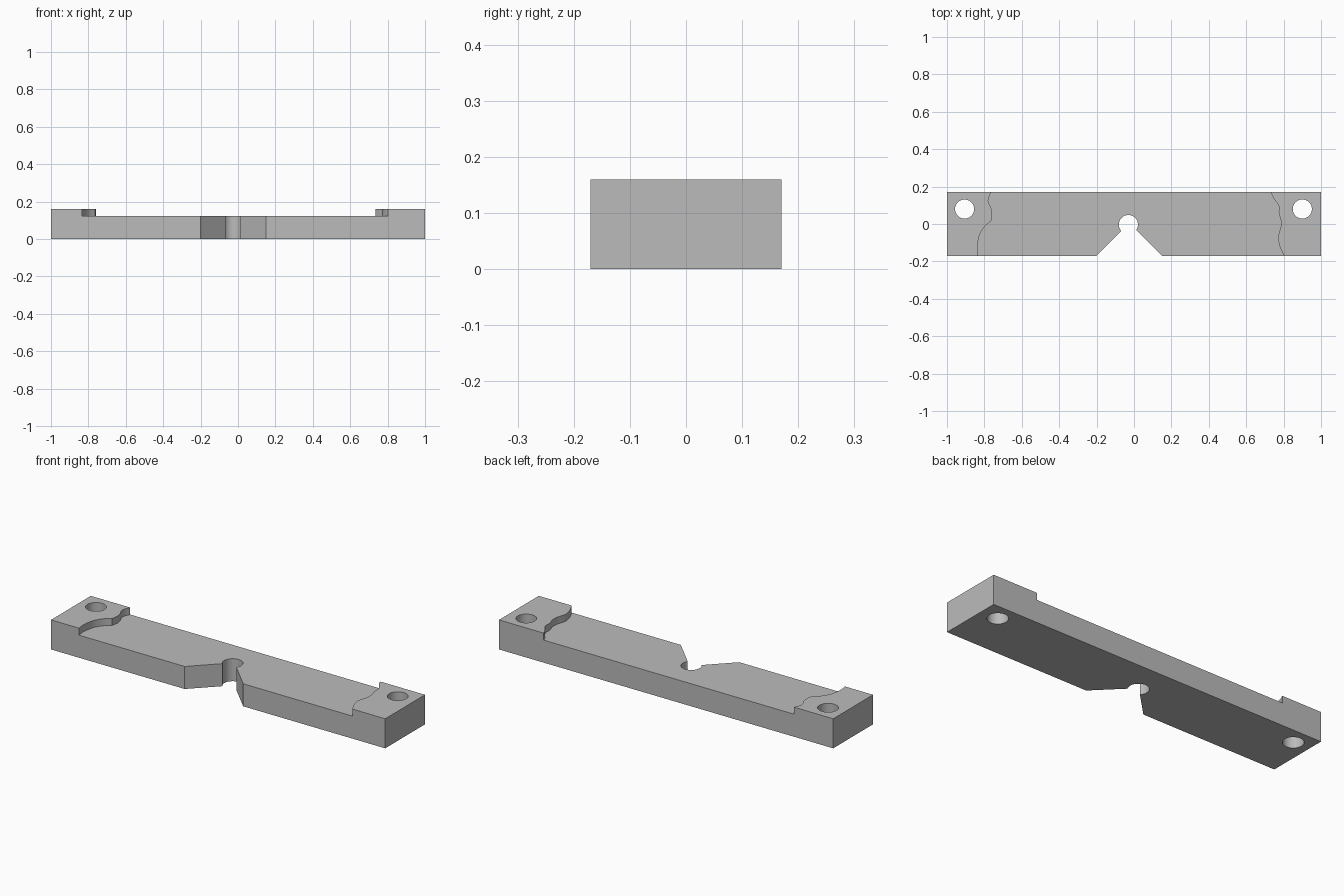
import bpy
import bmesh
import math
from mathutils import Vector

default_cube = bpy.data.objects.get("Cube")
if default_cube:
    bpy.data.objects.remove(default_cube, do_unlink=True)

HALF_LENGTH, HALF_WIDTH = 1.0, 0.17
HEIGHT, RECESS_FLOOR = 0.16, 0.122
HOLE_RADIUS = 0.051

grey = bpy.data.materials.new("plain grey")
grey.use_nodes = True
grey.diffuse_color = (0.5, 0.5, 0.5, 1)
grey.node_tree.nodes["Principled BSDF"].inputs["Base Color"].default_value = grey.diffuse_color


def prism(name, outline, bottom, top):
    """Extrude a plan outline upward into a solid."""
    bm = bmesh.new()
    face = bm.faces.new([bm.verts.new((x, y, bottom)) for x, y in outline])
    extruded = bmesh.ops.extrude_face_region(bm, geom=[face])["geom"]
    upper = [v for v in extruded if isinstance(v, bmesh.types.BMVert)]
    bmesh.ops.translate(bm, verts=upper, vec=Vector((0, 0, top - bottom)))
    bmesh.ops.recalc_face_normals(bm, faces=bm.faces)
    mesh = bpy.data.meshes.new(name)
    bm.to_mesh(mesh)
    bm.free()
    mesh.materials.append(grey)
    solid = bpy.data.objects.new(name, mesh)
    bpy.context.collection.objects.link(solid)
    return solid


def circle(x, y, radius, sides=48):
    angles = [math.tau * i / sides for i in range(sides)]
    return [(x + radius * math.cos(a), y + radius * math.sin(a)) for a in angles]


def smooth_path(points, steps=4):
    """Pass a smooth path through a few plan points."""
    pts = [Vector(p) for p in points]
    path = []
    for i in range(len(pts) - 1):
        before, start, end = pts[max(i - 1, 0)], pts[i], pts[i + 1]
        after = pts[min(i + 2, len(pts) - 1)]
        for s in range(steps):
            t = s / steps
            path.append((2 * start + (end - before) * t
                         + (2 * before - 5 * start + 4 * end - after) * t ** 2
                         + (3 * start - before - 3 * end + after) * t ** 3) / 2)
    path.append(pts[-1])
    return [tuple(p) for p in path]


def cut(body, name, outline, bottom=-0.1, top=HEIGHT + 0.1):
    """Subtract a prism from the body."""
    cutter = prism(name, outline, bottom, top)
    cutter.hide_render = True
    modifier = body.modifiers.new(name, "BOOLEAN")
    modifier.operation = "DIFFERENCE"
    modifier.solver = "EXACT"
    modifier.object = cutter
    bpy.context.view_layer.objects.active = body
    bpy.ops.object.modifier_apply(modifier=modifier.name)
    bpy.data.objects.remove(cutter, do_unlink=True)


# Solid bar
bar = prism("bar", [(-HALF_LENGTH, -HALF_WIDTH), (HALF_LENGTH, -HALF_WIDTH),
                    (HALF_LENGTH, HALF_WIDTH), (-HALF_LENGTH, HALF_WIDTH)], 0, HEIGHT)

# Shallow recess between two wavy shoulders, both listed front to back
left_shoulder = smooth_path([(-0.83, -0.2), (-0.833, -0.17), (-0.837, -0.13), (-0.833, -0.09),
                             (-0.822, -0.05), (-0.797, -0.012), (-0.764, 0.015)])
left_shoulder += smooth_path([(-0.758, 0.05), (-0.764, 0.085), (-0.779, 0.118),
                              (-0.775, 0.145), (-0.764, 0.17), (-0.76, 0.2)])
right_shoulder = smooth_path([(0.815, -0.2), (0.803, -0.17), (0.783, -0.13), (0.77, -0.08),
                              (0.775, -0.05), (0.785, -0.015), (0.785, 0.02), (0.774, 0.06),
                              (0.774, 0.095), (0.752, 0.13), (0.737, 0.155),
                              (0.735, 0.17), (0.735, 0.2)])
cut(bar, "recess", left_shoulder + right_shoulder[::-1], bottom=RECESS_FLOOR)

# Keyhole notch: a wedge opening to the front and a round relief at its tip
cut(bar, "wedge", [(-0.23, -0.2), (0.18, -0.2), (-0.025, 0.005)])
cut(bar, "relief", circle(-0.03, -0.003, HOLE_RADIUS))

# Mounting hole at each end
for side, x in (("right", -0.906), ("left", 0.9)):
    cut(bar, side + "_hole", circle(x, 0.08, HOLE_RADIUS))

bpy.ops.object.select_all(action="DESELECT")
bar.select_set(True)
bpy.context.view_layer.objects.active = bar
bpy.ops.object.shade_smooth_by_angle(angle=math.radians(30))
